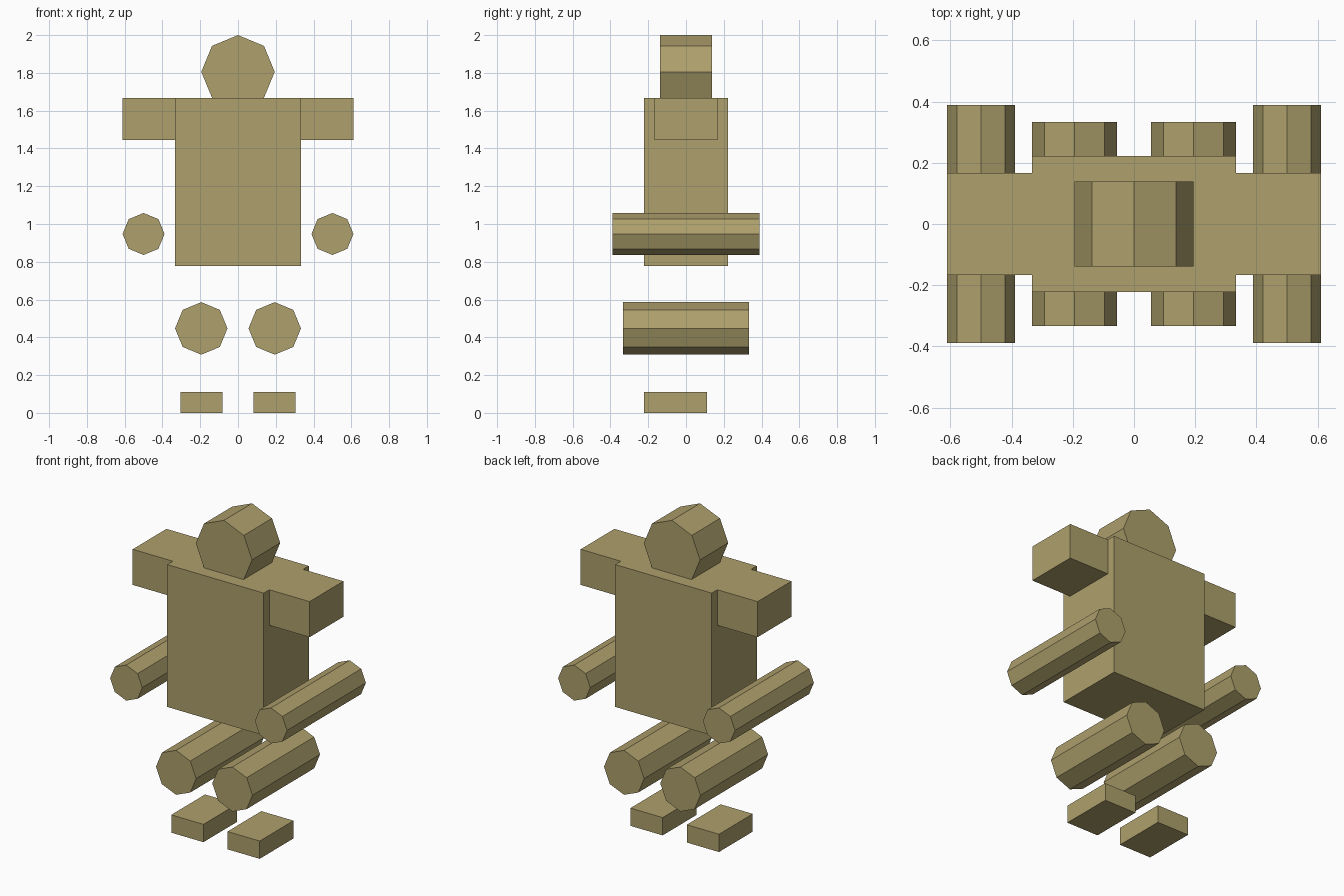
import bpy
import math

if "Cube" in bpy.data.objects:
    bpy.data.objects.remove(bpy.data.objects["Cube"])

U = 2 / 36  # the model sits on a 36-unit tall grid

tan = bpy.data.materials.new("tan")
tan.diffuse_color = (0.42, 0.35, 0.15, 1)
tan.use_nodes = True
tan.node_tree.nodes["Principled BSDF"].inputs["Base Color"].default_value = tan.diffuse_color


def finish(name):
    obj = bpy.context.object
    obj.name = name
    obj.data.materials.append(tan)
    bpy.ops.object.transform_apply(location=False, rotation=True, scale=True)
    return obj


def box(name, lo, hi):
    centre = [(a + b) / 2 * U for a, b in zip(lo, hi)]
    bpy.ops.mesh.primitive_cube_add(size=1, location=centre)
    bpy.context.object.scale = [(b - a) * U for a, b in zip(lo, hi)]
    return finish(name)


def octagon_bar(name, x, z, radius, length):
    # eight-sided cylinder along y, with a corner pointing up
    bpy.ops.mesh.primitive_cylinder_add(
        vertices=8, radius=radius * U, depth=length * U,
        location=(x * U, 0, z * U), rotation=(math.pi / 2, 0, 0))
    return finish(name)


# Body and head
box("torso", (-6, -4, 14), (6, 4, 30))
octagon_bar("head", 0, 32.5, 3.5, 5)

# Paired limbs
for side, s in (("left", -1), ("right", 1)):
    x0, x1 = sorted((6 * s, 11 * s))
    box(f"shoulder_{side}", (x0, -3, 26), (x1, 3, 30))
    octagon_bar(f"forearm_{side}", 9 * s, 17.05, 2, 14)
    octagon_bar(f"thigh_{side}", 3.5 * s, 8.05, 2.5, 12)
    x0, x1 = sorted((1.5 * s, 5.5 * s))
    box(f"foot_{side}", (x0, -4, 0), (x1, 2, 2))
